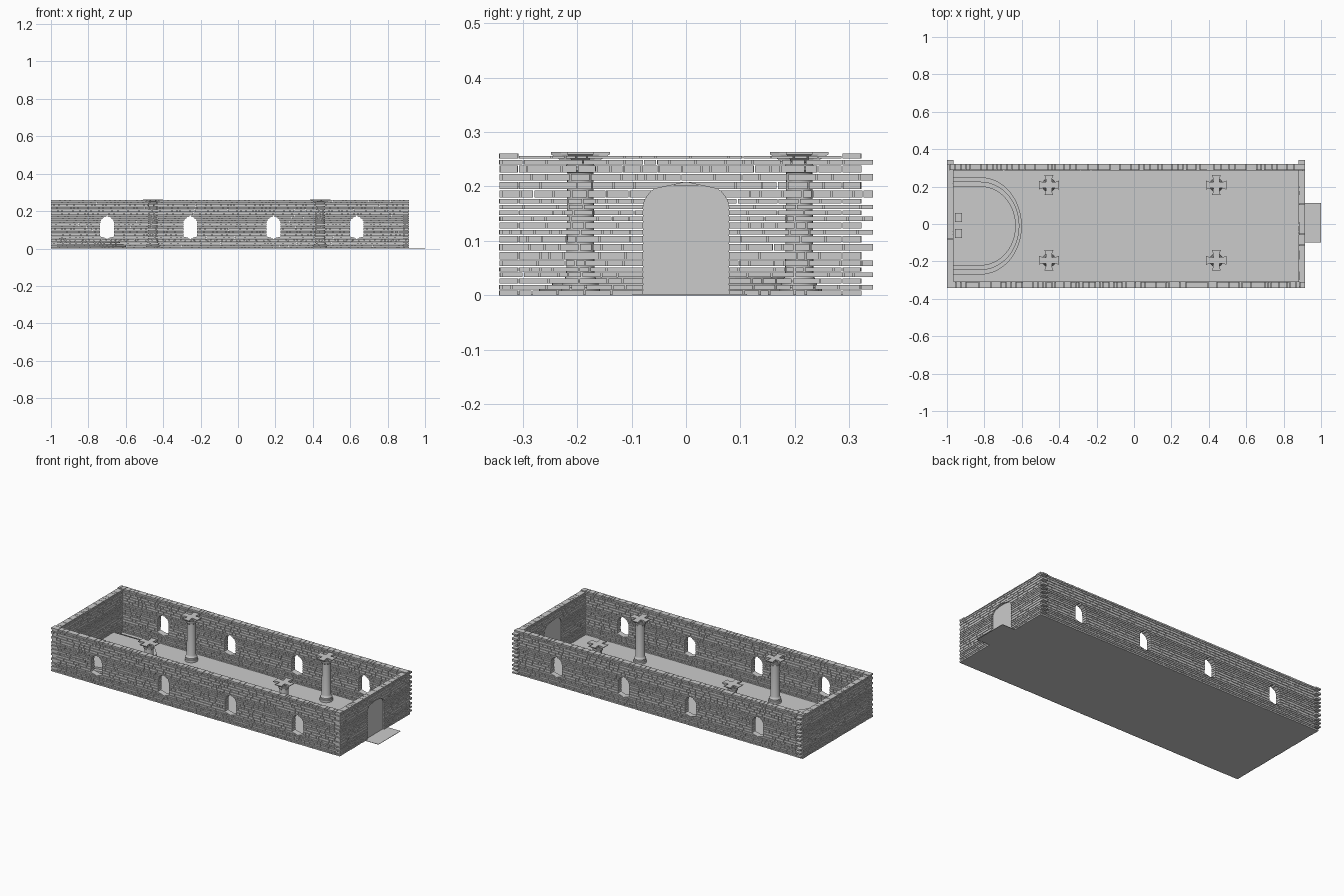
import bpy, bmesh, math, random
from mathutils import Vector

if "Cube" in bpy.data.objects:
    bpy.data.objects.remove(bpy.data.objects["Cube"])

GAP = 0.0025
TOP = 0.263


def finish(name, bm, smooth=False):
    bmesh.ops.recalc_face_normals(bm, faces=bm.faces)
    me = bpy.data.meshes.new(name)
    bm.to_mesh(me)
    bm.free()
    ob = bpy.data.objects.new(name, me)
    bpy.context.collection.objects.link(ob)
    if smooth:
        bpy.context.view_layer.objects.active = ob
        ob.select_set(True)
        bpy.ops.object.shade_smooth_by_angle(angle=math.radians(35))
        ob.select_set(False)
    return ob


def loft(bm, rings):
    """Skin closed rings of points and cap both ends."""
    vs = [[bm.verts.new(p) for p in r] for r in rings]
    n = len(vs[0])
    for a, b in zip(vs, vs[1:]):
        for i in range(n):
            bm.faces.new((a[i], a[(i + 1) % n], b[(i + 1) % n], b[i]))
    bm.faces.new(vs[0][::-1])
    bm.faces.new(vs[-1])


def box(bm, x0, x1, y0, y1, z0, z1):
    loft(bm, [[(x0, y0, z), (x1, y0, z), (x1, y1, z), (x0, y1, z)] for z in (z0, z1)])


# Course heights shared by all walls so the corners interlock
rng = random.Random(4)
weights = [rng.uniform(0.75, 1.3) for _ in range(21)]
levels = [0.0]
for w in weights:
    levels.append(levels[-1] + w * TOP / sum(weights))


def window_half(z):
    r, sill, spring = 0.037, 0.062, 0.132
    if z < sill - 0.004 or z > spring + r:
        return 0
    return r if z < spring else math.sqrt(r * r - (z - spring) ** 2)


def door_half(z):
    half, top, r = 0.079, 0.203, 0.045
    if z > top:
        return 0
    d = max(0, z - (top - r))
    return half - r + math.sqrt(max(0, r * r - d * d))


def brick_wall(name, along_x, spans, t0, t1, centres, half, top, seed):
    """Lay courses of random length bricks, cutting their ends to the openings."""
    rnd = random.Random(seed)
    bm = bmesh.new()
    for i, (z0, z1) in enumerate(zip(levels, levels[1:])):
        z1 = min(z1 - GAP, top)
        a, b = spans[i % 2]
        # solid stretches: (start at bottom, start at top), (end at bottom, end at top)
        stretches, start = [], (a, a)
        for c in centres:
            h0, h1 = half(z0), half(z1)
            if h0 or h1:
                stretches.append((start, (c - h0, c - h1)))
                start = (c + h0, c + h1)
        stretches.append((start, (b, b)))
        for s, e in stretches:
            lo, hi = max(s) + 0.012, min(e) - 0.012
            edges, p = [s], max(s)
            while True:
                p += rnd.choice((0.018, 0.026, 0.034, 0.045, 0.06)) * rnd.uniform(0.85, 1.15)
                if p > hi:
                    break
                if p > lo:
                    edges.append((p, p))
            edges.append(e)
            for k, (l, r) in enumerate(zip(edges, edges[1:])):
                g = 0 if k == len(edges) - 2 else GAP
                j = rnd.uniform(0, 0.0015)
                rings = []
                for n, z in ((0, z0), (1, z1)):
                    q = [(l[n], t0 + j), (r[n] - g, t0 + j), (r[n] - g, t1 - j), (l[n], t1 - j)]
                    rings.append([(u, v, z) if along_x else (v, u, z) for u, v in q])
                loft(bm, rings)
    return finish(name, bm)


# Long walls with four arched windows each
windows = [-0.70, -0.255, 0.19, 0.635]
long_spans = [(-1.0, 0.915), (-0.964, 0.879)]
brick_wall("front_wall", True, long_spans, -0.343, -0.308, windows, window_half, TOP, 11)
brick_wall("back_wall", True, long_spans, 0.287, 0.322, windows, window_half, TOP, 12)

# End walls, the right one with the door opening
end_spans = [(-0.307, 0.286), (-0.337, 0.343)]
brick_wall("left_end_wall", False, end_spans, -1.0, -0.965, [], door_half, 0.256, 21)
brick_wall("right_end_wall", False, end_spans, 0.88, 0.915, [0.0], door_half, 0.256, 21)

# Floor and doorstep
bm = bmesh.new()
box(bm, -0.995, 0.91, -0.338, 0.318, 0, 0.0015)
finish("floor", bm)
bm = bmesh.new()
box(bm, 0.90, 1.0, -0.098, 0.112, 0, 0.002)
finish("doorstep", bm)

# Door panel filling the rounded opening
zs = [0.0, 0.158] + [0.158 + 0.045 * math.sin(math.radians(t)) for t in range(10, 91, 10)]
outline = [(door_half(z - 1e-7), z) for z in zs]
outline += [(-y, z) for y, z in reversed(outline)]
bm = bmesh.new()
loft(bm, [[(x, y, z) for y, z in outline] for x in (0.885, 0.906)])
finish("door", bm)

# Stepped half-round platform
for n, (inset, tip) in enumerate([(0, -0.60), (0.024, -0.613), (0.048, -0.632)]):
    r = 0.26 - inset
    cx = -0.82
    ring = [(-0.965, -0.01 - r)]
    for k in range(33):
        t = math.radians(-90 + k * 180 / 32)
        ring.append((cx + (tip - cx) * math.cos(t), -0.01 + r * math.sin(t)))
    ring.append((-0.965, -0.01 + r))
    bm = bmesh.new()
    loft(bm, [[(x, y, z) for x, y in ring] for z in (0.001 + n * 0.011, 0.012 + n * 0.011)])
    finish("platform_step_%d" % (n + 1), bm)

# Two small seats on the platform
for n, y in enumerate((0.034, -0.05)):
    bm = bmesh.new()
    box(bm, -0.957, -0.92, y - 0.024, y + 0.024, 0.034, 0.054)
    finish("seat_%d" % (n + 1), bm)

# Columns: turned shaft plus a flared cross capital
shaft = [(0.036, 0.001), (0.036, 0.014), (0.033, 0.018), (0.033, 0.026), (0.028, 0.032),
         (0.026, 0.04), (0.024, 0.225), (0.029, 0.229), (0.029, 0.236), (0.025, 0.24), (0.025, 0.248)]
arm = [(0.016, -0.016), (0.036, -0.017), (0.054, -0.024), (0.054, 0.024), (0.036, 0.017)]
cross = []
for q in range(4):
    c, s = round(math.cos(q * math.pi / 2)), round(math.sin(q * math.pi / 2))
    cross += [(x * c - y * s, x * s + y * c) for x, y in arm]
for n, (cx, cy) in enumerate([(x, y) for x in (-0.455, 0.44) for y in (-0.194, 0.208)]):
    bm = bmesh.new()
    loft(bm, [[(cx + r * math.cos(k * math.pi / 12), cy + r * math.sin(k * math.pi / 12), z)
               for k in range(24)] for r, z in shaft])
    finish("column_%d" % (n + 1), bm, True)
    bm = bmesh.new()
    loft(bm, [[(cx + x * s, cy + y * s, z) for x, y in cross]
              for s, z in ((0.55, 0.243), (0.78, 0.252), (1.0, 0.259), (1.0, TOP))])
    finish("column_capital_%d" % (n + 1), bm)
